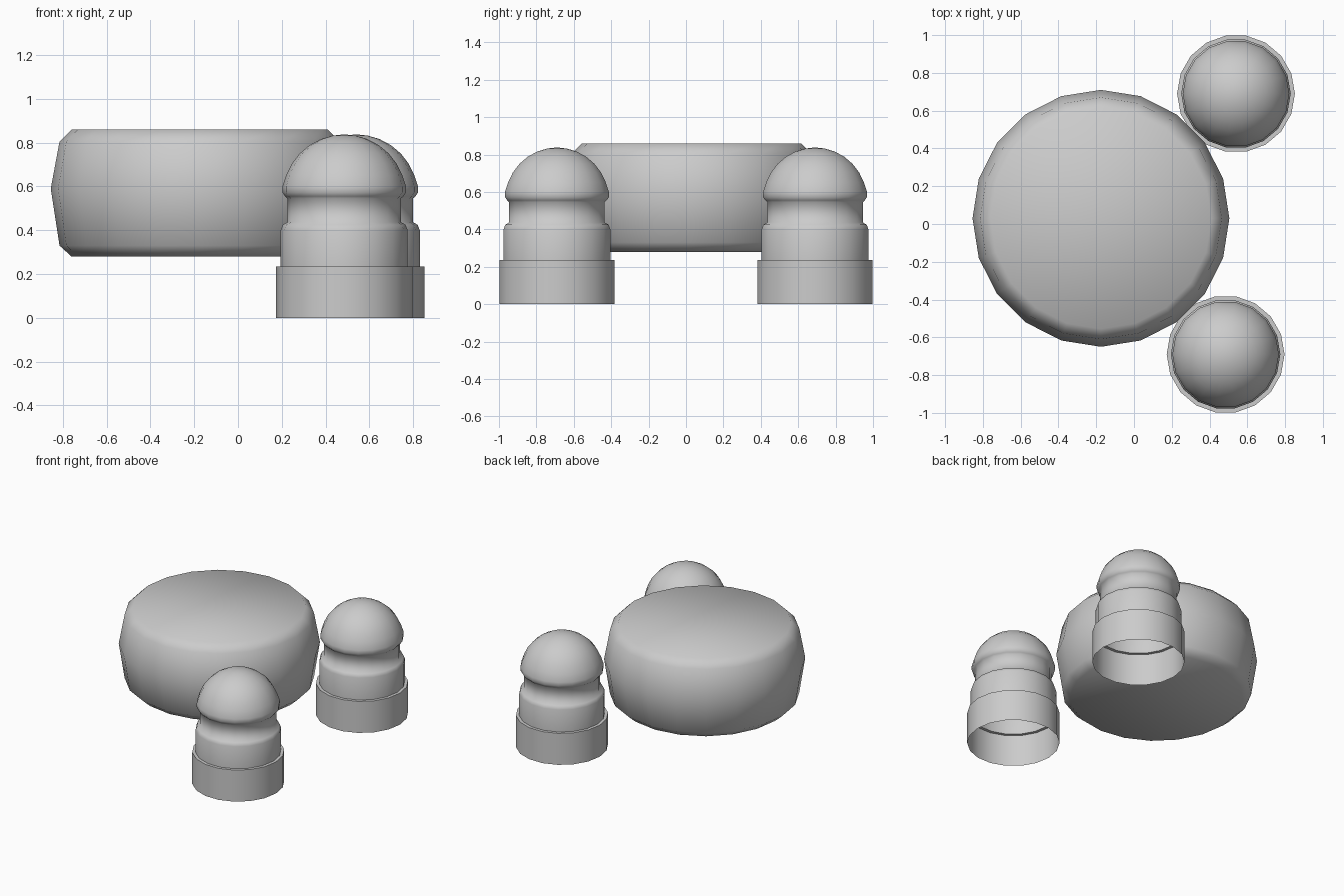
import bpy, bmesh, math

if "Cube" in bpy.data.objects:
    bpy.data.objects.remove(bpy.data.objects["Cube"])

grey = bpy.data.materials.new("plain_grey")
grey.diffuse_color = (0.6, 0.6, 0.6, 1)
grey.use_nodes = True
grey.node_tree.nodes["Principled BSDF"].inputs["Base Color"].default_value = grey.diffuse_color


def lathe(name, profile, sides, x, y, cap_bottom, cap_top, smooth_deg):
    """Spin a (radius, z) profile around a vertical axis at x, y."""
    bm = bmesh.new()
    rings = []
    for r, z in profile:
        if r == 0:
            rings.append([bm.verts.new((0, 0, z))] * sides)
            continue
        rings.append([bm.verts.new((r * math.cos(2 * math.pi * i / sides),
                                    r * math.sin(2 * math.pi * i / sides), z))
                      for i in range(sides)])
    for low, high in zip(rings, rings[1:]):
        for i in range(sides):
            j = (i + 1) % sides
            quad = [low[i], low[j], high[j], high[i]]
            bm.faces.new(list(dict.fromkeys(quad)))
    if cap_bottom:
        bm.faces.new(rings[0][::-1])
    if cap_top:
        bm.faces.new(rings[-1])
    mesh = bpy.data.meshes.new(name)
    bm.to_mesh(mesh)
    bm.free()
    mesh.materials.append(grey)
    obj = bpy.data.objects.new(name, mesh)
    obj.location = (x, y, 0)
    bpy.context.collection.objects.link(obj)
    bpy.ops.object.select_all(action='DESELECT')
    obj.select_set(True)
    bpy.context.view_layer.objects.active = obj
    bpy.ops.object.shade_smooth_by_angle(angle=math.radians(smooth_deg))
    return obj


# Wide bulging drum with softened rims
drum = [(0.585, 0.28), (0.64, 0.33), (0.68, 0.59), (0.64, 0.805), (0.585, 0.86)]
lathe("drum", drum, 20, -0.175, 0.03, True, True, 60)

# Domed posts: open hollow base, collar, neck and round cap
post = [(0.312, 0), (0.312, 0.235), (0.29, 0.235), (0.29, 0.40), (0.28, 0.425),
        (0.259, 0.437), (0.259, 0.545), (0.27, 0.555), (0.282, 0.572), (0.282, 0.60)]
for deg in (20, 32, 44, 56, 68, 79):
    a = math.radians(deg)
    post.append((0.282 * math.cos(a), 0.555 + 0.282 * math.sin(a)))
post.append((0, 0.838))
lathe("front_post", post, 18, 0.485, -0.69, False, False, 60)
lathe("back_post", post, 18, 0.54, 0.69, False, False, 60)
